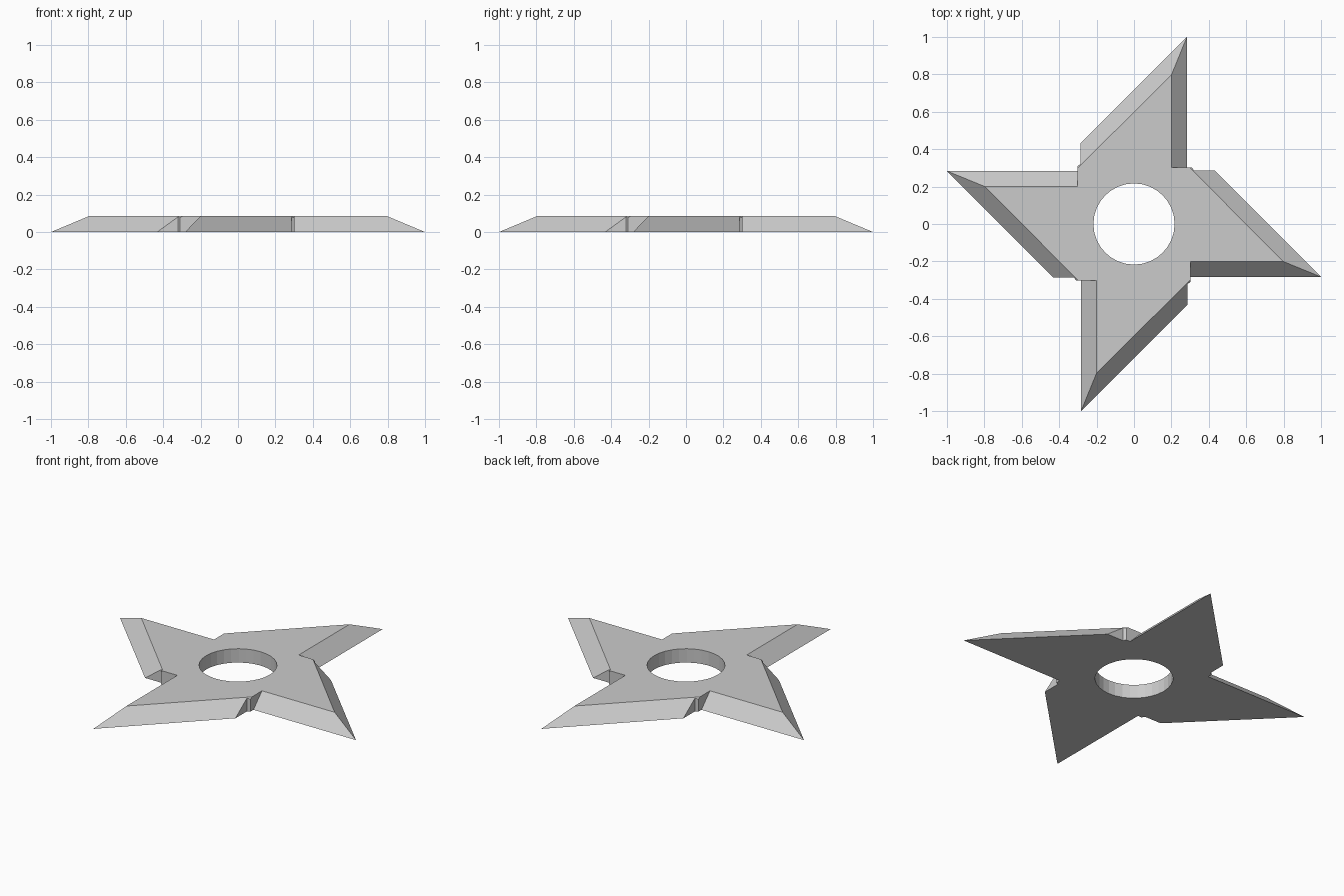
import bpy, bmesh
from math import cos, sin, pi, radians
from mathutils import Vector, Matrix

if "Cube" in bpy.data.objects:
    bpy.data.objects.remove(bpy.data.objects["Cube"])

H = 0.085      # thickness
R = 0.217      # hole radius
SEG = 8        # hole segments per quarter

bm = bmesh.new()


def slope_z(x, y):
    """Height of the long bevel (outline x+y: 0.6 at top, 0.717 at bottom)."""
    return H * (0.717 - x - y) / 0.117


# key points of one blade and the notch on its right
T1, T2, T3 = Vector((0.2, 0.797, H)), Vector((0.2, 0.303, H)), Vector((0.297, 0.303, H))
B1, B2, B3 = Vector((0.283, 1, 0)), Vector((0.283, 0.303, 0)), Vector((0.31, 0.303, 0))
B4, B5 = Vector((0.32, 0.285, 0)), Vector((0.432, 0.285, 0))
N3 = Vector((B3.x, B3.y, slope_z(B3.x, B3.y)))
N4 = Vector((B4.x, B4.y, slope_z(B4.x, B4.y)))

# the same notch points on the left of the blade
quarter = Matrix.Rotation(pi / 2, 3, 'Z')
T3p, B3p, B4p, B5p, N3p, N4p = (quarter @ v for v in (T3, B3, B4, B5, N3, N4))


def arc(z):
    angles = [radians(45) + i * pi / 2 / SEG for i in range(SEG + 1)]
    return [Vector((R * cos(a), R * sin(a), z)) for a in angles]


lo, hi = arc(0), arc(H)
faces = [
    hi + [T3p, T1, T2, T3],                      # top
    lo + [B3p, B4p, B5p, B1, B2, B3],            # underside
    [T1, T2, B2, B1],                            # short bevel
    [T3p, T1, B1, B5p, N4p, N3p],                # long bevel
    [T2, T3, N3, B3, B2],                        # notch wall
    [B3, N3, N4, B4],                            # notch corner
    [B4, N4, B5],                                # bevel end
]
faces += [[lo[i], lo[i + 1], hi[i + 1], hi[i]] for i in range(SEG)]  # hole wall

# four blades around the centre
for q in range(4):
    rot = Matrix.Rotation(q * pi / 2, 3, 'Z')
    for f in faces:
        bm.faces.new([bm.verts.new(rot @ v) for v in f])

bmesh.ops.remove_doubles(bm, verts=bm.verts[:], dist=0.0005)
bmesh.ops.recalc_face_normals(bm, faces=bm.faces[:])

mesh = bpy.data.meshes.new("throwing_star")
bm.to_mesh(mesh)
bm.free()
star = bpy.data.objects.new("throwing_star", mesh)
bpy.context.collection.objects.link(star)
